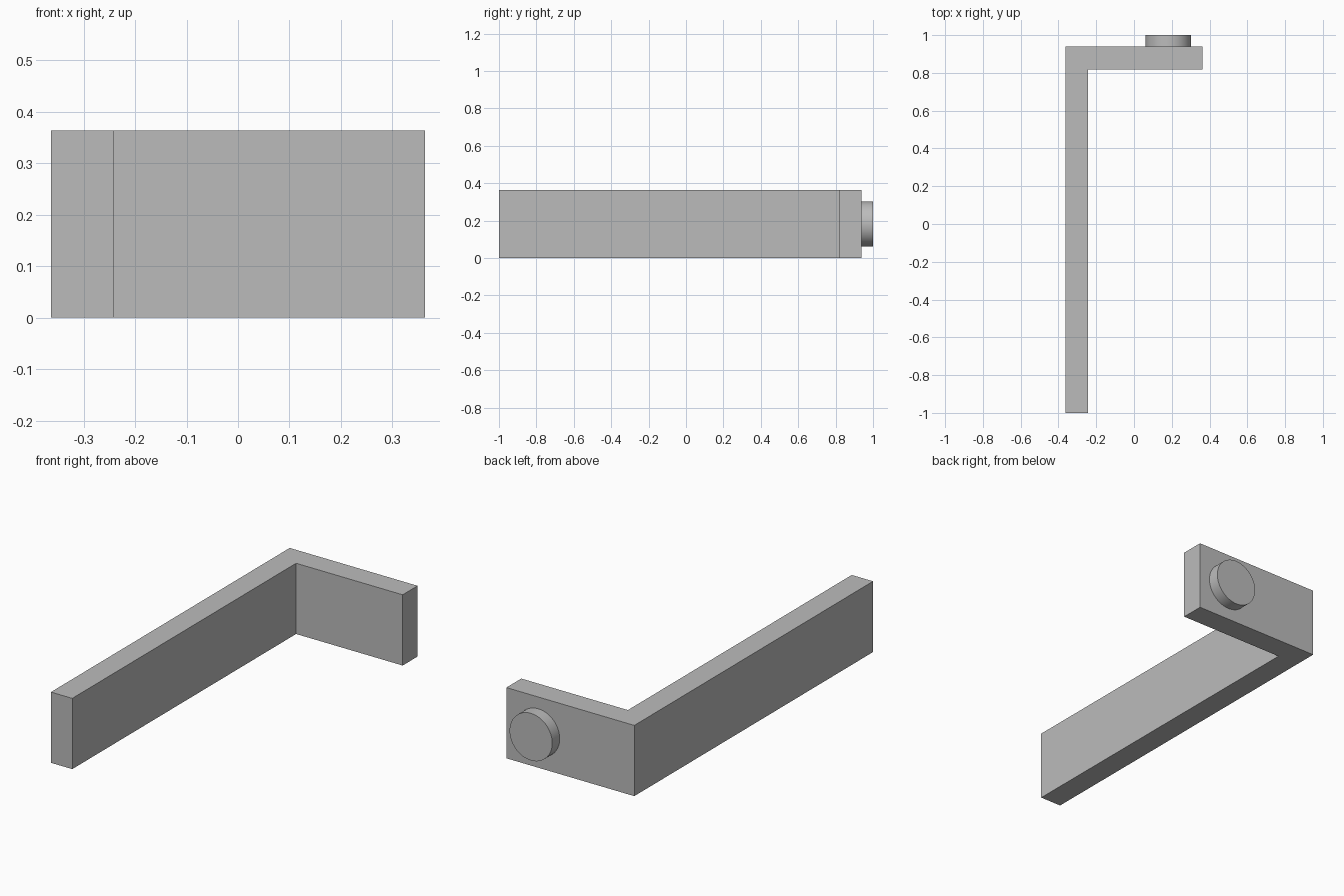
import bpy
import bmesh
import math

cube = bpy.data.objects.get("Cube")
if cube:
    bpy.data.objects.remove(cube, do_unlink=True)

U = 2 / 33  # design unit: the part is 33 units long

grey = bpy.data.materials.new("plain grey")
grey.use_nodes = True
colour = (0.5, 0.5, 0.5, 1)
grey.diffuse_color = colour
grey.node_tree.nodes["Principled BSDF"].inputs["Base Color"].default_value = colour

# L-shaped bracket: plan profile extruded upwards
half_w, front, back, thick, height = 6 * U, -1, 1 - U, 2 * U, 6 * U
profile = [(-half_w, front), (-half_w + thick, front),
           (-half_w + thick, back - thick), (half_w, back - thick),
           (half_w, back), (-half_w, back)]
bm = bmesh.new()
base = bm.faces.new([bm.verts.new((x, y, 0)) for x, y in profile])
top = bmesh.ops.extrude_face_region(bm, geom=[base])["geom"]
bmesh.ops.translate(bm, vec=(0, 0, height),
                    verts=[v for v in top if isinstance(v, bmesh.types.BMVert)])
bmesh.ops.recalc_face_normals(bm, faces=bm.faces)
mesh = bpy.data.meshes.new("bracket")
bm.to_mesh(mesh)
bm.free()
bracket = bpy.data.objects.new("bracket", mesh)
bpy.context.collection.objects.link(bracket)
mesh.materials.append(grey)

# Round peg on the back of the short arm
bpy.ops.mesh.primitive_cylinder_add(
    vertices=64, radius=2 * U, depth=U,
    location=(3 * U, 1 - U / 2, height / 2), rotation=(math.pi / 2, 0, 0))
peg = bpy.context.object
peg.name = "round_peg"
peg.data.materials.append(grey)
bpy.ops.object.shade_smooth_by_angle(angle=math.radians(30))
